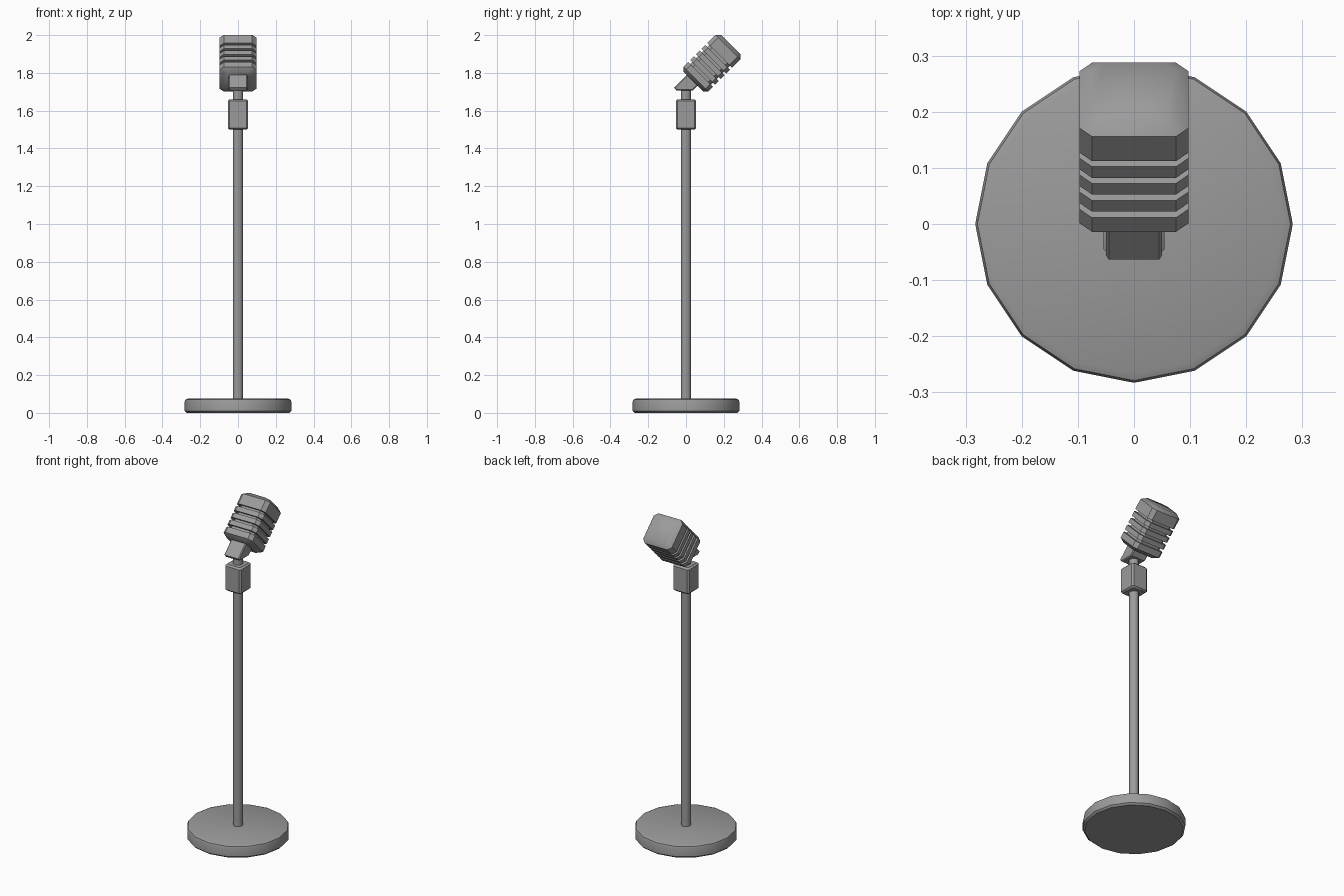
import bpy, bmesh, math
from mathutils import Matrix

cube = bpy.data.objects.get("Cube")
if cube:
    bpy.data.objects.remove(cube, do_unlink=True)

grey = bpy.data.materials.new("metal grey")
grey.use_nodes = True
colour = (0.33, 0.33, 0.33, 1)
grey.diffuse_color = colour
grey.node_tree.nodes["Principled BSDF"].inputs["Base Color"].default_value = colour


def finish(name, bm, angle=35):
    """Turn a bmesh into a shaded object."""
    bmesh.ops.recalc_face_normals(bm, faces=bm.faces)
    mesh = bpy.data.meshes.new(name)
    bm.to_mesh(mesh)
    bm.free()
    mesh.materials.append(grey)
    ob = bpy.data.objects.new(name, mesh)
    bpy.context.collection.objects.link(ob)
    bpy.ops.object.select_all(action="DESELECT")
    ob.select_set(True)
    bpy.context.view_layer.objects.active = ob
    bpy.ops.object.shade_smooth_by_angle(angle=math.radians(angle))
    return ob


def loft(name, sections, outline, matrix=Matrix()):
    """Stack closed outlines, one per (size, height), and cap both ends."""
    bm = bmesh.new()
    rings = [[bm.verts.new((x, y, z)) for x, y in outline(size)] for size, z in sections]
    for low, high in zip(rings, rings[1:]):
        n = len(low)
        for i in range(n):
            j = (i + 1) % n
            bm.faces.new((low[i], low[j], high[j], high[i]))
    bm.faces.new(rings[0][::-1])
    bm.faces.new(rings[-1])
    bm.transform(matrix)
    return finish(name, bm)


def polygon(sides):
    turn = 2 * math.pi / sides
    return lambda r: [(r * math.cos(i * turn), r * math.sin(i * turn)) for i in range(sides)]


def chamfered_square(cut, stretch=1.0):
    def outline(h):
        k = h - cut
        pts = [(h, -k), (h, k), (k, h), (-k, h), (-h, k), (-h, -k), (-k, -h), (k, -h)]
        return [(x * stretch, y) for x, y in pts]
    return outline


# Round weighted base
loft("base", [(0.272, 0), (0.283, 0.01), (0.283, 0.058), (0.279, 0.07), (0.266, 0.075)],
     polygon(16))

# Upright pole, continuing through the collar as the neck
loft("pole", [(0.027, 0.06), (0.027, 1.73)], polygon(12))

# Square clamp collar
loft("collar", [(0.045, 1.5), (0.054, 1.509), (0.054, 1.651), (0.045, 1.66)],
     chamfered_square(0.009))

# Angled mount between neck and head
bm = bmesh.new()
profile = [(-0.063, 1.722), (-0.05, 1.706), (0.035, 1.706), (0.085, 1.755), (0.03, 1.815)]
face = bm.faces.new([bm.verts.new((-0.05, y, z)) for y, z in profile])
side = bmesh.ops.extrude_face_region(bm, geom=[face])["geom"]
bmesh.ops.translate(bm, vec=(0.1, 0, 0),
                    verts=[g for g in side if isinstance(g, bmesh.types.BMVert)])
bmesh.ops.recalc_face_normals(bm, faces=bm.faces)
rims = [e for e in bm.edges if abs(e.verts[0].co.x - e.verts[1].co.x) < 0.001]
bmesh.ops.bevel(bm, geom=rims, offset=0.005, segments=1, affect="EDGES")
finish("mount", bm)

# Tilted microphone head: bottom cap, grooved ribs, top cap
OUT, IN = 0.093, 0.078
sections = [(0.073, -0.139), (OUT, -0.121), (OUT, -0.0855)]
for top in (-0.042, 0.001, 0.043):
    sections += [(IN, sections[-1][1]), (IN, top - 0.028), (OUT, top - 0.028), (OUT, top)]
sections += [(IN, 0.043), (IN, 0.057), (OUT, 0.057), (OUT, 0.119), (0.073, 0.139)]
tilt = Matrix.Translation((0, 0.1375, 1.852)) @ Matrix.Rotation(math.radians(-45), 4, "X")
loft("microphone_head", sections, chamfered_square(0.021, 1.04), tilt)
